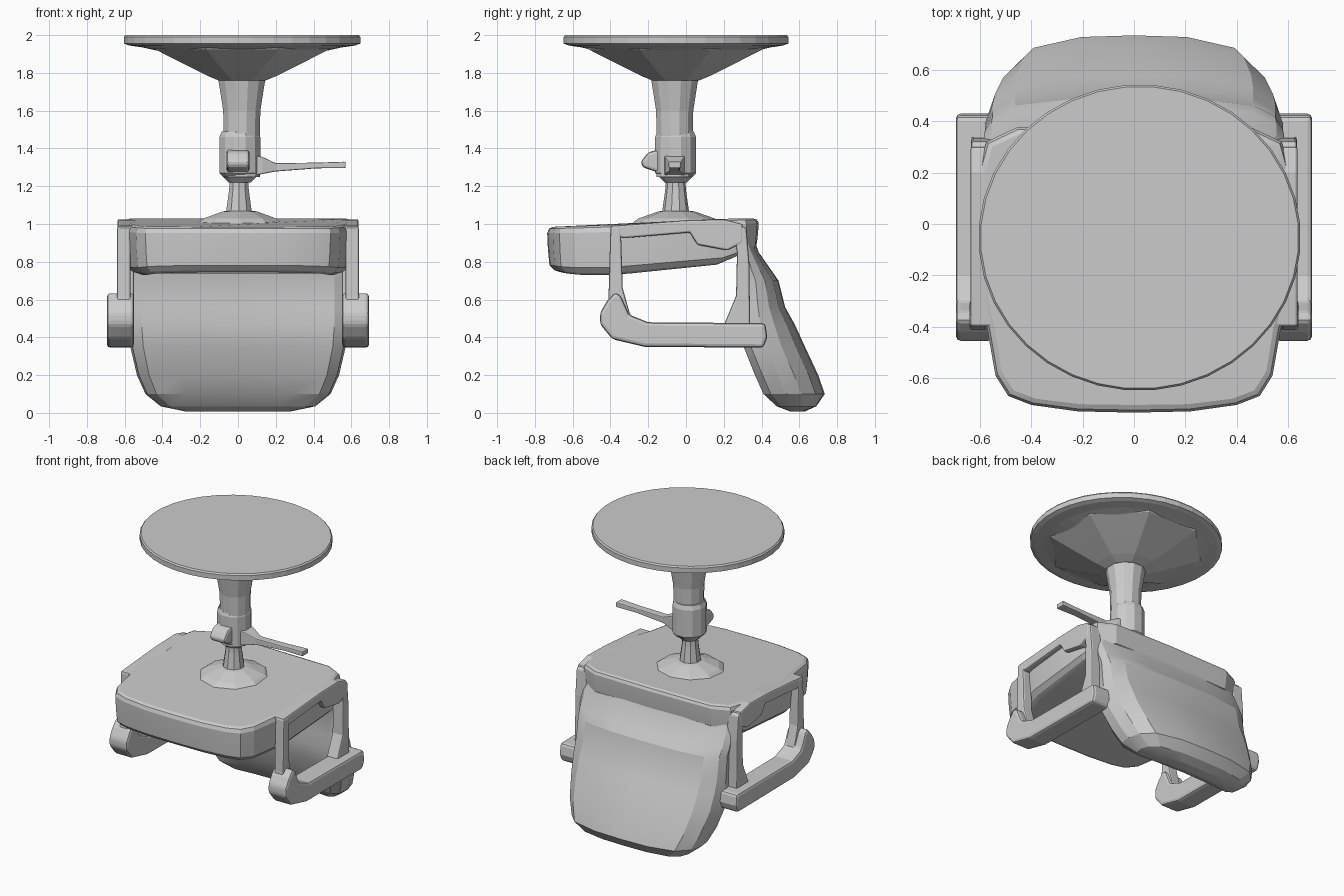
import bpy, bmesh, math
from mathutils import Vector


def finish(name, bm, bevel=0.0, segments=2, smooth=None):
    bmesh.ops.remove_doubles(bm, verts=bm.verts, dist=1e-5)
    bmesh.ops.recalc_face_normals(bm, faces=bm.faces)
    me = bpy.data.meshes.new(name)
    bm.to_mesh(me)
    bm.free()
    ob = bpy.data.objects.new(name, me)
    bpy.context.collection.objects.link(ob)
    if bevel:
        m = ob.modifiers.new("bevel", 'BEVEL')
        m.width, m.segments, m.limit_method = bevel, segments, 'ANGLE'
    if smooth:
        bpy.ops.object.select_all(action='DESELECT')
        ob.select_set(True)
        bpy.context.view_layer.objects.active = ob
        bpy.ops.object.shade_smooth_by_angle(angle=math.radians(smooth))
    return ob


def mirror(ob):
    ob.modifiers.new("mirror", 'MIRROR')


def loft(name, rings, **kw):
    """Skin closed rings of equal length and cap both ends."""
    bm = bmesh.new()
    rows = [[bm.verts.new(p) for p in r] for r in rings]
    n = len(rows[0])
    for a, b in zip(rows, rows[1:]):
        for i in range(n):
            bm.faces.new((a[i], a[(i + 1) % n], b[(i + 1) % n], b[i]))
    bm.faces.new(rows[0])
    bm.faces.new(rows[-1])
    return finish(name, bm, **kw)


def turned(name, cx, cy, profile, sides, sy=1.0, **kw):
    """Lathe a (radius, z) profile."""
    ang = [2 * math.pi * (i + 0.5) / sides for i in range(sides)]
    return loft(name, [[(cx + r * math.cos(a), cy + sy * r * math.sin(a), z)
                        for a in ang] for r, z in profile], **kw)


def slab(name, outline, x0, x1, **kw):
    """Extrude a (y, z) outline sideways."""
    return loft(name, [[(x, y, z) for y, z in outline] for x in (x0, x1)], **kw)


def lerp(table, v):
    for (a, p), (b, q) in zip(table, table[1:]):
        if v <= b:
            return p + (q - p) * max(0, (v - a) / (b - a))
    return table[-1][1]


def both_sides(half):
    """Complete a half outline whose first and last points lie on x = 0."""
    return half + [(-x, y) for x, y in half[-2:0:-1]]


# Round foot plate, uppermost since the chair stands upside down
turned("base_disc", 0.022, -0.053,
       [(0.30, 1.885), (0.53, 1.935), (0.60, 1.945), (0.628, 1.955),
        (0.628, 1.99), (0.62, 2.0)], 36, sy=0.95)
turned("base_hub", 0.022, -0.055, [(0.135, 1.76), (0.20, 1.785), (0.34, 1.85), (0.50, 1.925),
                                   (0.52, 1.95)], 8)

# Column, collar and thin rod
turned("column", 0.02, -0.06, [(0.128, 1.76), (0.118, 1.70), (0.102, 1.60),
                               (0.098, 1.45), (0.10, 1.25)], 12)
turned("collar", 0.01, -0.055, [(0.10, 1.49), (0.112, 1.46), (0.112, 1.27),
                                (0.06, 1.22)], 12)
turned("rod", 0.005, -0.055, [(0.05, 1.25), (0.055, 1.18), (0.072, 1.06)], 10)
turned("seat_flange", 0.01, -0.05, [(0.075, 1.07), (0.10, 1.065), (0.20, 1.03),
                                    (0.24, 1.0)], 10)

# Height lever and its boss
slab("lever_boss", [(-0.24, 1.33), (-0.20, 1.38), (-0.12, 1.40), (-0.10, 1.26),
                    (-0.17, 1.28), (-0.23, 1.30)], -0.06, 0.06, bevel=0.025)
loft("lever", [[(x, -0.06 - w, z - h), (x, -0.06 + w, z - h),
                (x, -0.06 + w, z + h), (x, -0.06 - w, z + h)]
               for x, z, w, h in [(0.06, 1.31, 0.06, 0.06), (0.13, 1.31, 0.05, 0.045),
                                  (0.20, 1.30, 0.028, 0.022), (0.42, 1.31, 0.028, 0.015),
                                  (0.57, 1.313, 0.032, 0.017)]], bevel=0.006)

# Seat cushion: one outline stacked between sloping bottom and top
seat_outline = both_sides([(0, -0.735), (0.22, -0.73), (0.40, -0.705), (0.49, -0.67),
                           (0.54, -0.59), (0.57, -0.42), (0.60, -0.30), (0.61, 0.20),
                           (0.575, 0.32), (0.46, 0.375), (0, 0.385)])
bottom = [(-0.73, 0.745), (-0.62, 0.73), (-0.40, 0.73), (0.20, 0.785), (0.39, 0.86)]
top = [(-0.73, 0.985), (-0.40, 0.995), (0.05, 1.025), (0.39, 1.03)]
rings = []
for t, inset in [(0, 0.07), (0.04, 0.04), (0.15, 0.012), (0.5, 0.004), (0.86, 0),
                 (0.96, 0.01), (1, 0.03)]:
    ring = []
    for x, y in seat_outline:
        p = Vector((x, y + 0.17))
        p -= p.normalized() * inset
        lo, hi = lerp(bottom, y), lerp(top, y)
        ring.append((p.x, p.y - 0.17, lo + (hi - lo) * t))
    rings.append(ring)
loft("seat", rings, smooth=20)

# Backrest: leaning, rounded cross-sections from its free edge up to the seat
section = both_sides([(0, 0.08), (0.55, 0.05), (0.88, 0.0), (0.98, 0.12), (1.0, 0.36),
                      (0.95, 0.62), (0.80, 0.85), (0.42, 0.98), (0, 1.0)])
rows = [(0.008, 0.55, 0.63, 0.28), (0.035, 0.48, 0.69, 0.41), (0.10, 0.41, 0.735, 0.49),
        (0.20, 0.365, 0.70, 0.535), (0.35, 0.305, 0.63, 0.57), (0.47, 0.29, 0.575, 0.58),
        (0.56, 0.30, 0.525, 0.58), (0.70, 0.30, 0.49, 0.58), (0.75, 0.29, 0.455, 0.585),
        (0.85, 0.28, 0.385, 0.585), (0.92, 0.26, 0.36, 0.56)]
loft("backrest", [[(x * w, f + (b - f) * y, z) for x, y in section]
                  for z, f, b, w in rows], smooth=20)

# Armrests: pad with upturned front, two posts and the rail along the seat
mirror(slab("arm_pad", [(-0.375, 0.64), (-0.42, 0.59), (-0.455, 0.53), (-0.455, 0.47),
                        (-0.39, 0.39), (-0.22, 0.35), (0.41, 0.345), (0.43, 0.40),
                        (0.42, 0.475), (-0.20, 0.48), (-0.30, 0.52), (-0.345, 0.62)],
            0.55, 0.694, bevel=0.034, segments=2))
mirror(slab("arm_front_post", [(-0.40, 0.985), (-0.345, 0.985), (-0.335, 0.66),
                               (-0.29, 0.50), (-0.42, 0.50), (-0.41, 0.62)],
            0.57, 0.64, bevel=0.01))
mirror(slab("arm_rear_post", [(0.24, 1.01), (0.32, 0.98), (0.335, 0.80), (0.34, 0.44),
                              (0.19, 0.44), (0.265, 0.62), (0.27, 0.85)],
            0.55, 0.635, bevel=0.01))
mirror(slab("arm_rail", [(-0.40, 0.99), (-0.39, 0.94), (-0.33, 0.925), (0.02, 0.955),
                         (0.06, 0.89), (0.22, 0.86), (0.30, 0.90), (0.30, 1.0),
                         (0.20, 1.025), (0.0, 1.02)],
            0.54, 0.638, bevel=0.01))
